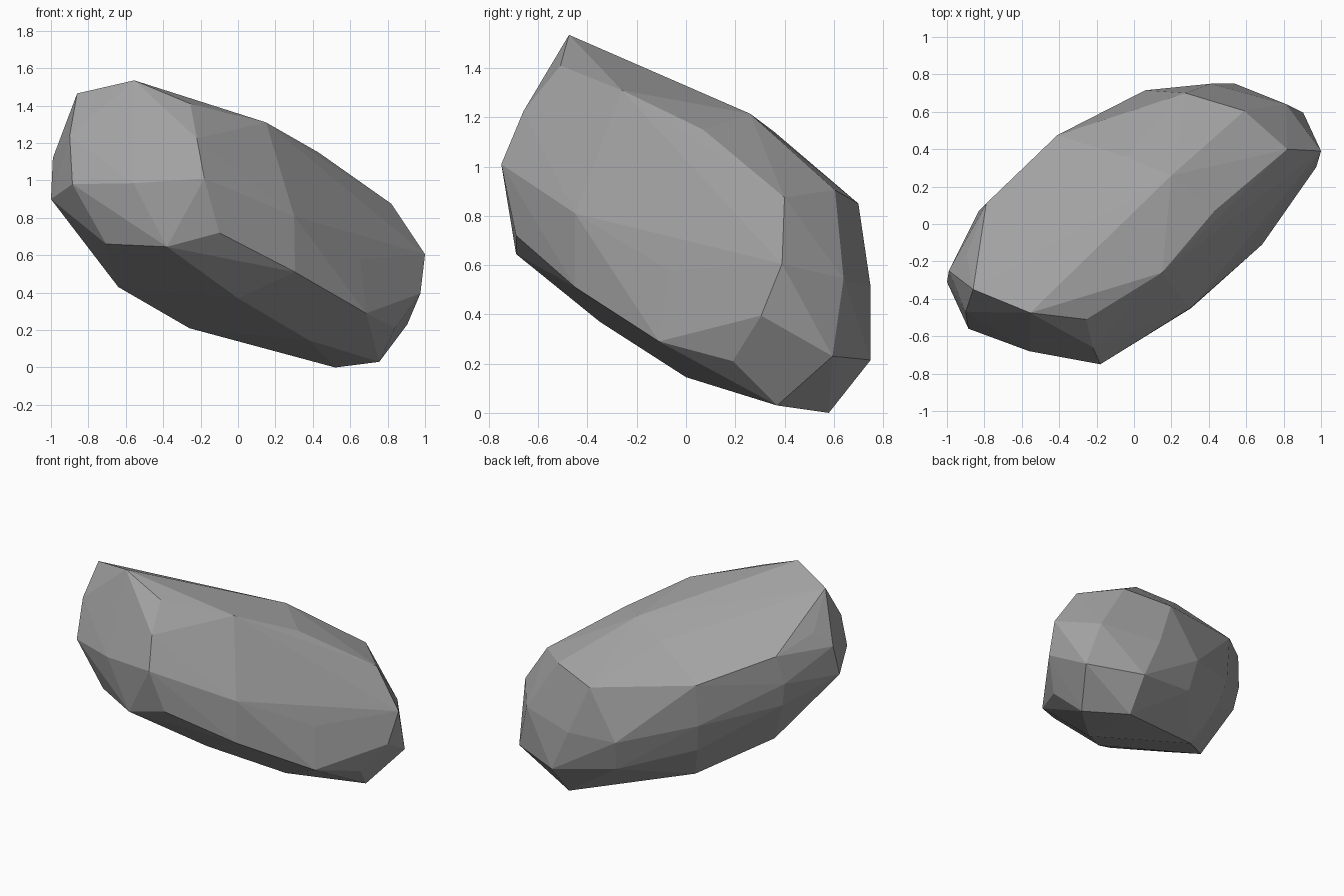
import bpy
import bmesh

# Remove the default object only
default_cube = bpy.data.objects.get("Cube")
if default_cube:
    bpy.data.objects.remove(default_cube, do_unlink=True)


def flat_material(name, value):
    """Plain grey stone material for viewport and render."""
    material = bpy.data.materials.new(name)
    material.use_nodes = True
    colour = (value, value, value, 1)
    material.diffuse_color = colour
    shader = material.node_tree.nodes["Principled BSDF"]
    shader.inputs["Base Color"].default_value = colour
    shader.inputs["Roughness"].default_value = 1
    return material


def faceted_stone(name, ridges, material):
    """Wrap a tight faceted skin around the ridge lines of a boulder."""
    mesh = bpy.data.meshes.new(name)
    bm = bmesh.new()
    for ridge in ridges.values():
        for corner in ridge:
            bm.verts.new(corner)
    hull = bmesh.ops.convex_hull(bm, input=bm.verts)
    # Drop any corners swallowed by the skin
    leftovers = [item for item in hull["geom_interior"] + hull["geom_unused"]
                 if isinstance(item, bmesh.types.BMVert)]
    bmesh.ops.delete(bm, geom=list(set(leftovers)), context="VERTS")
    # Merge almost coplanar triangles into broad chipped facets
    bmesh.ops.dissolve_limit(bm, angle_limit=.03,
                             verts=bm.verts, edges=bm.edges)
    bmesh.ops.recalc_face_normals(bm, faces=bm.faces)
    for face in bm.faces:
        face.smooth = False
    bm.to_mesh(mesh)
    bm.free()
    mesh.materials.append(material)
    stone = bpy.data.objects.new(name, mesh)
    bpy.context.collection.objects.link(stone)
    return stone


# Ridge lines running from the raised end down to the low end
ridges = {
    "top_front_edge": [(-.255, -.51, 1.41), (.15, -.26, 1.31),
                       (.43, .07, 1.15), (.82, .4, .875)],
    "top_crest": [(-.555, -.475, 1.535), (-.17, -.11, 1.36),
                  (.2, .26, 1.215), (.59, .605, .905)],
    "top_back": [(-.86, -.35, 1.465), (-.05, .36, 1.14), (.275, .7, .85)],
    "back_upper": [(-.895, -.165, 1.225), (-.79, .11, 1.13),
                   (-.41, .475, .96), (-.02, .635, .77)],
    "back_middle": [(-.99, -.25, 1.12), (-.83, .07, .93),
                    (-.41, .45, .66), (.06, .715, .515), (.41, .75, .51)],
    "back_lower": [(-1, -.31, .9), (-.8, .05, .76),
                   (-.37, .4, .46), (.09, .66, .3), (.54, .75, .215)],
    "belly_back": [(-.775, -.2, .625), (-.64, -.09, .43),
                   (-.26, .265, .21), (.52, .58, 0)],
    "belly_front": [(-.38, -.69, .645), (0, -.35, .37),
                    (.38, 0, .145), (.755, .37, .03)],
    "front_lower": [(-.1, -.69, .72), (.305, -.45, .51),
                    (.685, -.11, .29), (.84, .19, .21)],
    "front_middle": [(-.18, -.75, 1.01), (.3, -.45, .81),
                     (.655, -.07, .58), (.975, .305, .395)],
    "front_upper": [(-.22, -.66, 1.225), (1, .39, .605)],
    "raised_end": [(-.9, -.47, 1.24), (-.885, -.56, .98),
                   (-.56, -.68, .985), (-.705, -.52, .66)],
    "low_end": [(.815, .64, .545), (.905, .595, .23)],
}

stone_grey = flat_material("stone grey", .36)
faceted_stone("boulder", ridges, stone_grey)
